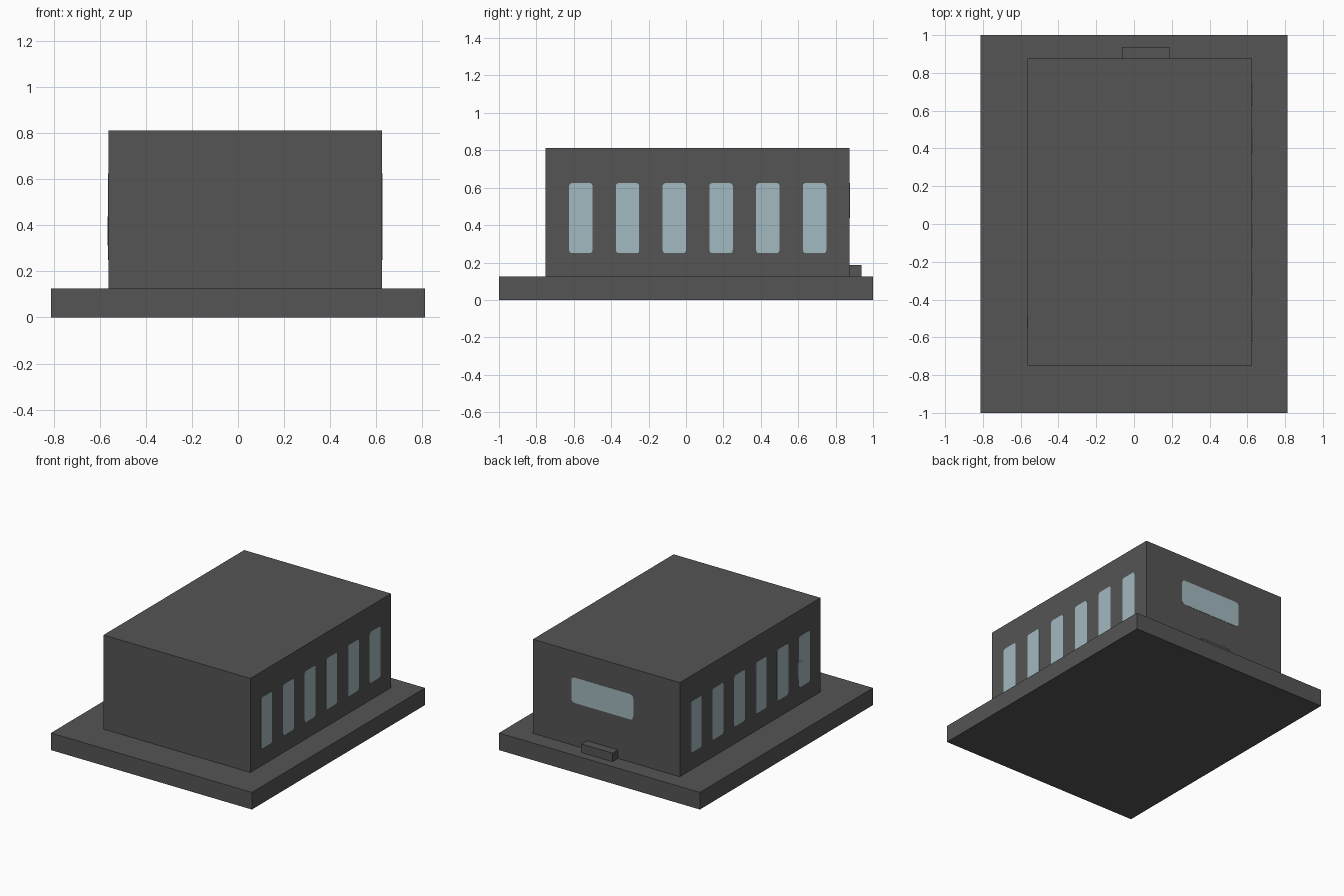
import bpy
import bmesh
from mathutils import Vector

cube = bpy.data.objects.get("Cube")
if cube:
    bpy.data.objects.remove(cube, do_unlink=True)


def material(name, colour):
    mat = bpy.data.materials.new(name)
    mat.use_nodes = True
    mat.diffuse_color = colour
    mat.node_tree.nodes["Principled BSDF"].inputs["Base Color"].default_value = colour
    return mat


wall_grey = material("dark grey", (0.09, 0.09, 0.09, 1))
glass_blue = material("pale blue glass", (0.365, 0.486, 0.523, 1))


def box(name, low, high, mat, round_axis=None, radius=0.0):
    """Box between two corners; edges along round_axis may be rounded."""
    low, high = Vector(low), Vector(high)
    bm = bmesh.new()
    bmesh.ops.create_cube(bm, size=1)
    for v in bm.verts:
        v.co = (low + high) / 2 + v.co * (high - low)
    if round_axis is not None:
        edges = [e for e in bm.edges
                 if abs(e.verts[0].co[round_axis] - e.verts[1].co[round_axis]) > 1e-5]
        bmesh.ops.bevel(bm, geom=edges, offset=radius, offset_type='OFFSET',
                        segments=3, profile=0.5, affect='EDGES')
    mesh = bpy.data.meshes.new(name)
    bm.to_mesh(mesh)
    bm.free()
    mesh.materials.append(mat)
    obj = bpy.data.objects.new(name, mesh)
    bpy.context.collection.objects.link(obj)
    return obj


# Ground slab, building and rear doorstep
LEFT, RIGHT, BACK = 0.625, -0.5625, 0.875
box("base_slab", (-0.8125, -1, 0), (0.8125, 1, 0.125), wall_grey)
box("building", (RIGHT, -0.75, 0.125), (LEFT, BACK, 0.8125), wall_grey)
box("back_step", (-0.0625, BACK, 0.125), (0.1875, 0.9375, 0.1875), wall_grey)

# Row of tall windows on each long wall
T = 0.002
for side, x in (("left", LEFT), ("right", RIGHT)):
    for i in range(6):
        y = -0.5625 + 0.25 * i
        box(f"{side}_window_{i + 1}", (x - T, y - 0.0625, 0.25),
            (x + T, y + 0.0625, 0.625), glass_blue, 0, 0.016)

# Wide window on the back wall
box("back_window", (-0.1875, BACK - T, 0.4375), (0.3125, BACK + T, 0.625),
    glass_blue, 1, 0.025)

# Small pane overlapping the front window of the right wall
box("small_pane", (RIGHT - 2 * T, -0.55, 0.3125), (RIGHT + T, -0.485, 0.4375),
    glass_blue, 0, 0.01)
